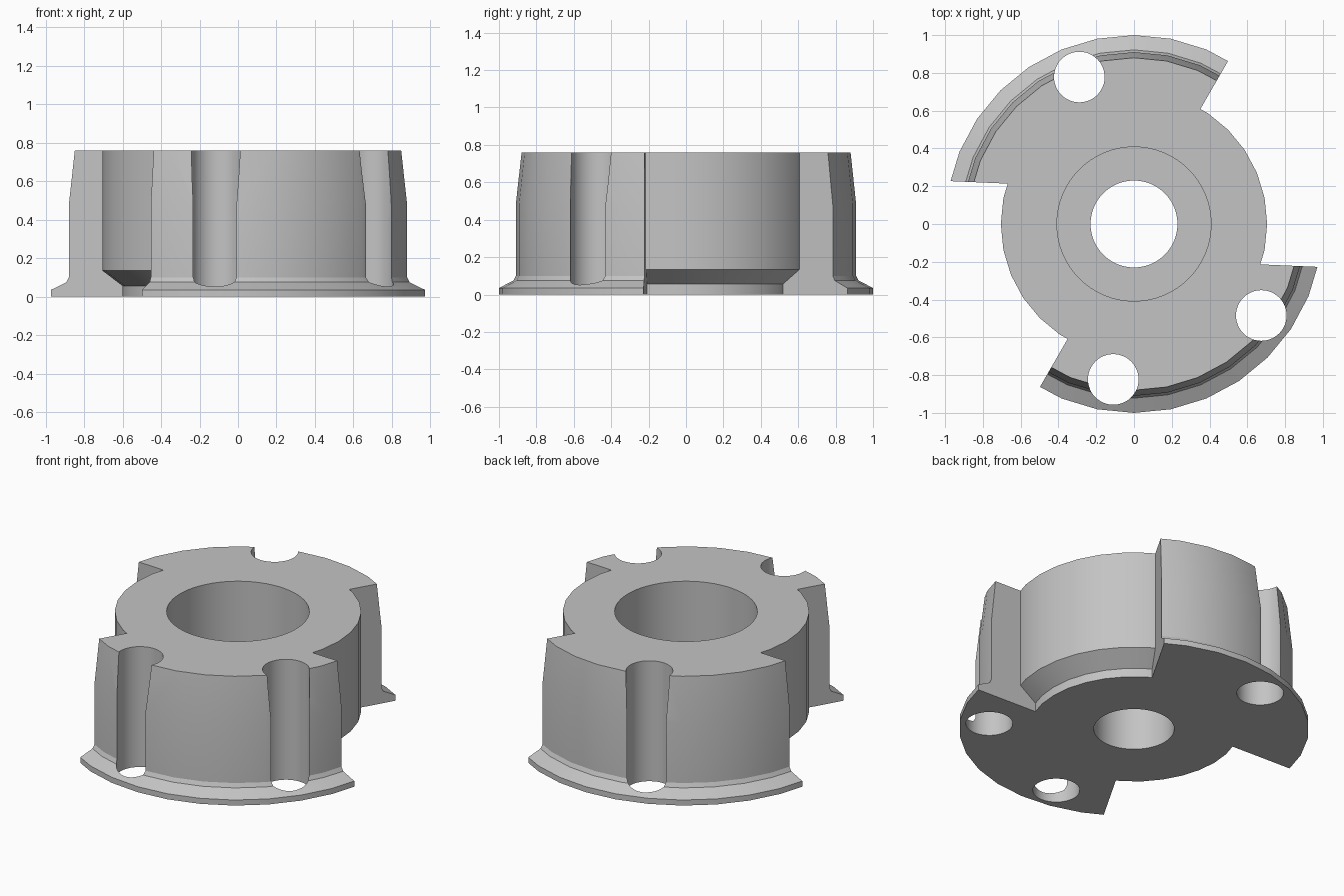
import bpy
import bmesh
from math import cos, sin, pi, radians
from mathutils import Matrix

default = bpy.data.objects.get("Cube")
if default:
    bpy.data.objects.remove(default, do_unlink=True)

steel = bpy.data.materials.new("matte grey")
steel.use_nodes = True
GREY = (0.55, 0.55, 0.55, 1)
steel.diffuse_color = GREY
steel.node_tree.nodes["Principled BSDF"].inputs["Base Color"].default_value = GREY


def add_object(name, bm):
    bmesh.ops.recalc_face_normals(bm, faces=bm.faces)
    mesh = bpy.data.meshes.new(name)
    bm.to_mesh(mesh)
    bm.free()
    mesh.materials.append(steel)
    obj = bpy.data.objects.new(name, mesh)
    bpy.context.collection.objects.link(obj)
    return obj


def turned(name, profile, sides, centre=(0, 0)):
    """Solid of revolution from (radius, height) pairs, bottom to top."""
    bm = bmesh.new()
    rings = [[bm.verts.new((centre[0] + r * cos(2 * pi * i / sides),
                            centre[1] + r * sin(2 * pi * i / sides), z))
              for i in range(sides)] for r, z in profile]
    for low, high in zip(rings, rings[1:]):
        for i in range(sides):
            j = (i + 1) % sides
            bm.faces.new((low[i], low[j], high[j], high[i]))
    bm.faces.new(rings[0])
    bm.faces.new(rings[-1])
    return add_object(name, bm)


def prism(name, outline, low, high):
    bm = bmesh.new()
    face = bm.faces.new([bm.verts.new((x, y, low)) for x, y in outline])
    top = bmesh.ops.extrude_face_region(bm, geom=[face])["geom"]
    bmesh.ops.translate(bm, vec=(0, 0, high - low),
                        verts=[v for v in top if isinstance(v, bmesh.types.BMVert)])
    return add_object(name, bm)


def subtract(target, cutter):
    """Cut one solid from another and discard the cutter."""
    cutter.hide_render = True
    mod = target.modifiers.new("cut", "BOOLEAN")
    mod.operation = "DIFFERENCE"
    mod.solver = "EXACT"
    mod.object = cutter
    bpy.context.view_layer.objects.active = target
    bpy.ops.object.modifier_apply(modifier=mod.name)
    bpy.data.objects.remove(cutter, do_unlink=True)


HEIGHT = 0.76

# Flanged outer body with a slightly tapered top
hub = turned("flanged_hub", [(1, 0), (1, 0.035), (0.922, 0.075), (0.91, 0.1),
                             (0.91, 0.48), (0.88, HEIGHT)], 32)

# Two opposite notches that stop at the round, undercut core
ray = radians(60)
notch_outline = [(-0.104, -0.18), (1.5, -0.25), (1.5, 1.5),
                 (1.5 * cos(ray), 1.5 * sin(ray))]
for turn in (0, pi):
    notch = prism("notch_cutter", notch_outline, -0.1, HEIGHT + 0.1)
    core = turned("core_cutter", [(0.6, -0.2), (0.6, 0.055), (0.705, 0.135),
                                  (0.705, HEIGHT + 0.2)], 32)
    subtract(notch, core)
    notch.data.transform(Matrix.Rotation(turn, 4, "Z"))
    subtract(hub, notch)

# Central bore, wider in its upper part
subtract(hub, turned("bore_cutter", [(0.23, -0.1), (0.23, 0.32), (0.408, 0.32),
                                     (0.408, HEIGHT + 0.1)], 64))

# Three bolt channels breaking through the outer wall
for angle in (110.4, -35.7, -97.6):
    a = radians(angle)
    subtract(hub, turned("bolt_cutter", [(0.134, -0.1), (0.134, HEIGHT + 0.1)], 48,
                         (0.83 * cos(a), 0.83 * sin(a))))

bpy.ops.object.select_all(action="DESELECT")
hub.select_set(True)
bpy.context.view_layer.objects.active = hub
bpy.ops.object.shade_smooth_by_angle(angle=radians(25))
